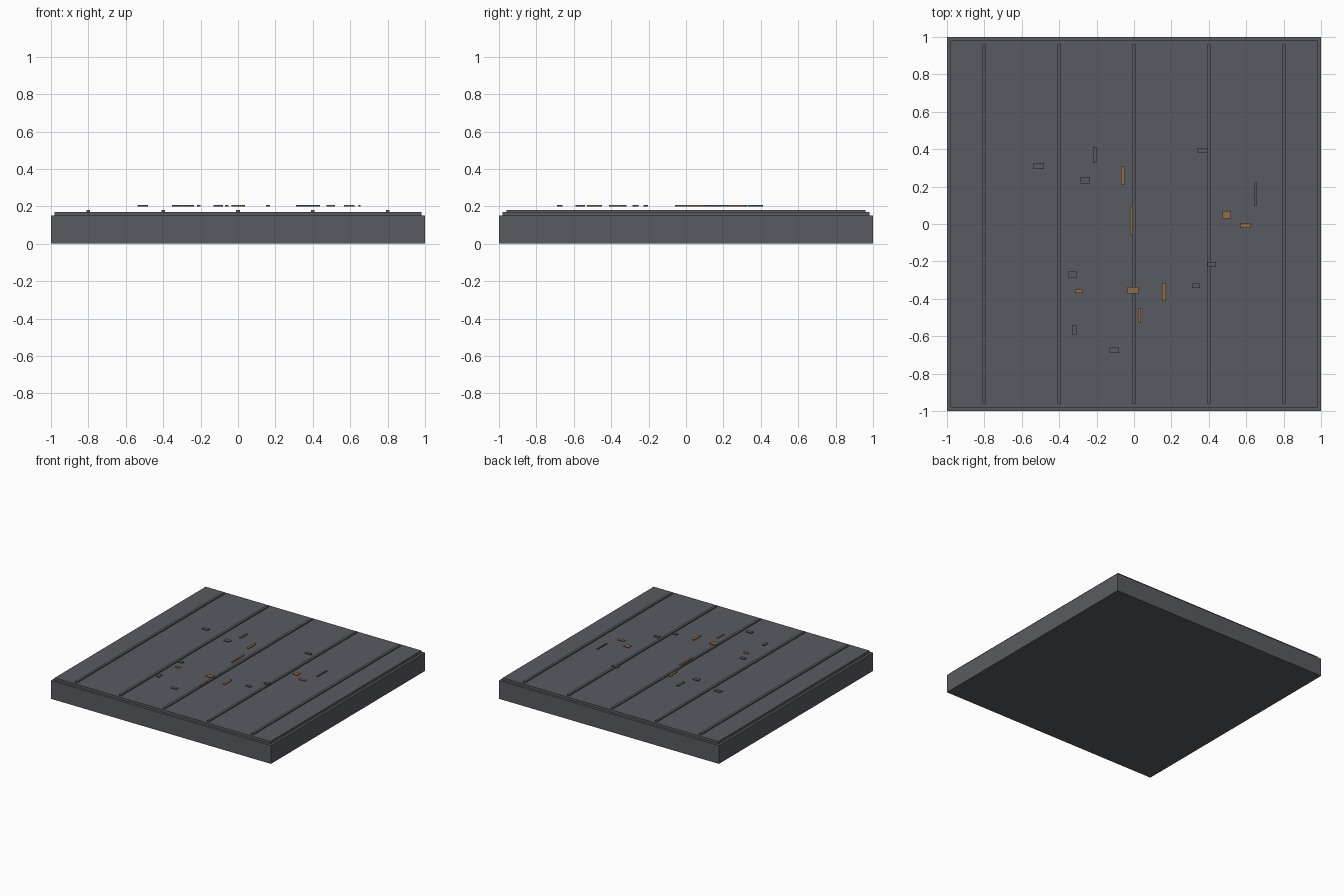
import bpy

old_cube = bpy.data.objects.get("Cube")
if old_cube:
    bpy.data.objects.remove(old_cube, do_unlink=True)


def make_material(name, rgb):
    mat = bpy.data.materials.new(name)
    mat.use_nodes = True
    colour = (*rgb, 1.0)
    mat.diffuse_color = colour
    mat.node_tree.nodes["Principled BSDF"].inputs["Base Color"].default_value = colour
    return mat


def box(name, mat, centre, size, bottom, top):
    """Axis-aligned box from its plan centre, plan size and height range."""
    bpy.ops.mesh.primitive_cube_add(size=1, location=(*centre, (bottom + top) / 2))
    obj = bpy.context.object
    obj.name = name
    obj.scale = (*size, top - bottom)
    bpy.ops.object.transform_apply(location=False, rotation=False, scale=True)
    obj.data.materials.append(mat)
    return obj


slate = make_material("slate grey", (0.10, 0.105, 0.12))
rust = make_material("rusty brown", (0.27, 0.155, 0.07))

# Slab and the slightly smaller deck plate on it
box("base_slab", slate, (0, 0), (2, 2), 0, 0.15)
box("deck_plate", slate, (0, 0), (1.96, 1.96), 0.15, 0.17)

# Raised seams running front to back
for i in range(5):
    box(f"seam_{i + 1}", slate, (0.4 * (i - 2), 0), (0.02, 1.92), 0.17, 0.18)

# Loose chips hovering over the deck: x, y, width, depth
grey_chips = [
    (-0.51, 0.31, 0.055, 0.03),
    (-0.26, 0.235, 0.05, 0.035),
    (-0.21, 0.37, 0.02, 0.085),
    (0.365, 0.395, 0.055, 0.025),
    (0.65, 0.16, 0.012, 0.125),
    (0.415, -0.215, 0.045, 0.025),
    (0.33, -0.33, 0.04, 0.025),
    (-0.33, -0.27, 0.045, 0.03),
    (-0.32, -0.565, 0.025, 0.05),
    (-0.105, -0.675, 0.05, 0.03),
]
rusty_chips = [
    (-0.06, 0.26, 0.02, 0.095),
    (-0.015, 0.02, 0.015, 0.155),
    (0.495, 0.05, 0.045, 0.04),
    (0.595, -0.01, 0.055, 0.025),
    (-0.295, -0.36, 0.04, 0.02),
    (-0.005, -0.355, 0.06, 0.035),
    (0.16, -0.365, 0.02, 0.095),
    (0.03, -0.49, 0.015, 0.08),
]
for label, mat, chips in (("grey_chip", slate, grey_chips), ("rusty_chip", rust, rusty_chips)):
    for i, (x, y, width, depth) in enumerate(chips):
        box(f"{label}_{i + 1}", mat, (x, y), (width, depth), 0.2, 0.208)
